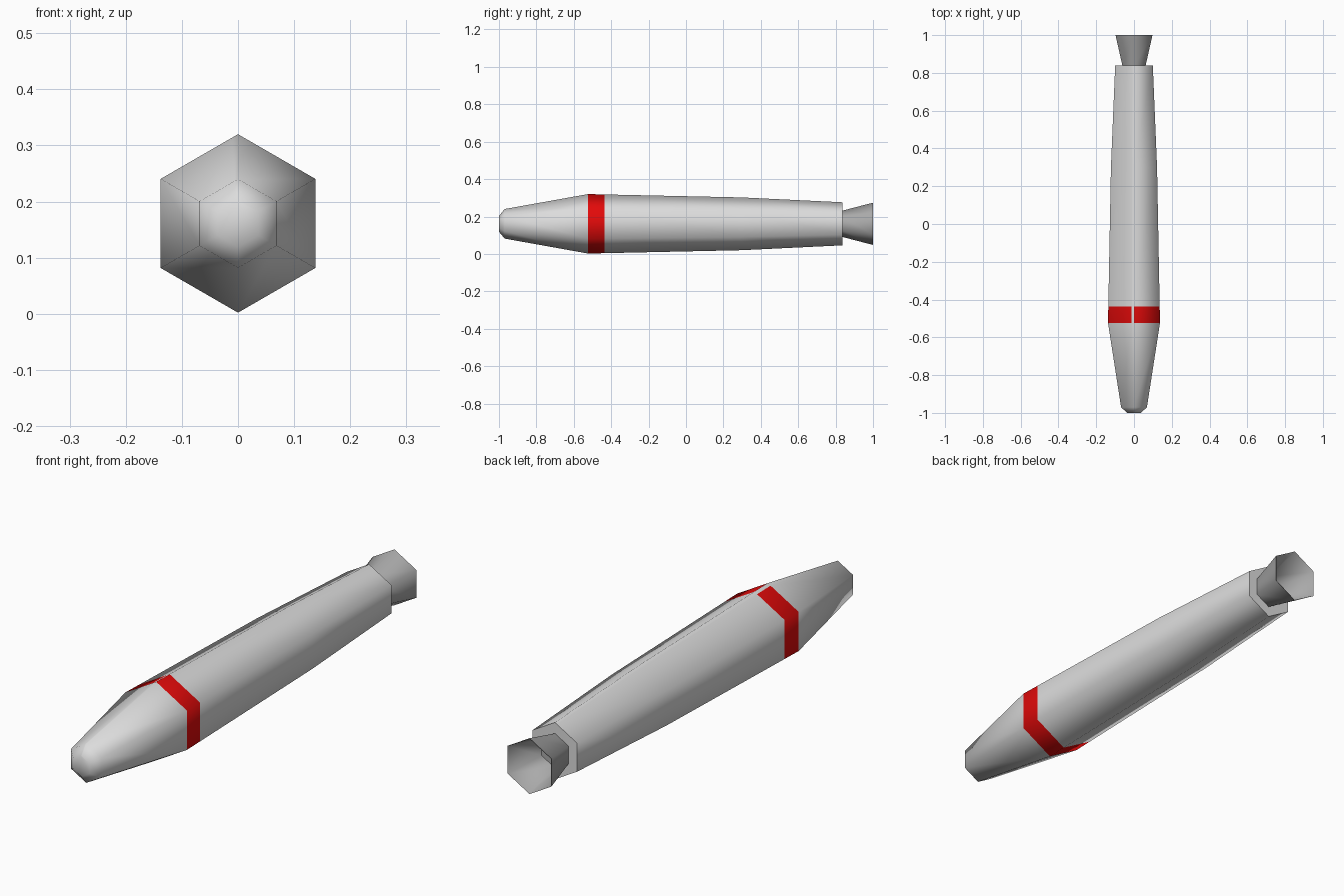
import bpy, bmesh, math

if "Cube" in bpy.data.objects:
    bpy.data.objects.remove(bpy.data.objects["Cube"])

CZ = 0.161  # height of the long axis


def material(name, rgb):
    m = bpy.data.materials.new(name)
    m.diffuse_color = (*rgb, 1)
    m.use_nodes = True
    m.node_tree.nodes["Principled BSDF"].inputs["Base Color"].default_value = m.diffuse_color
    return m


white = material("white_paint", (0.72, 0.72, 0.72))
red = material("red_stripe", (0.76, 0.003, 0.003))
steel = material("nozzle_grey", (0.40, 0.40, 0.40))


def hex_lathe(name, profile, mats, cap_start, cap_end, seam=0.0):
    """Loft hexagons (point up) along y; seam adds a point just left of the top."""
    bm = bmesh.new()
    rings = []
    for y, r in profile:
        pts = [(r * math.sin(math.radians(60 * i)), r * math.cos(math.radians(60 * i)))
               for i in range(6)]
        if seam:
            (ax, az), (bx, bz) = pts[0], pts[5]
            pts.append((ax + (bx - ax) * seam, az + (bz - az) * seam))
        rings.append([bm.verts.new((x, y, CZ + z)) for x, z in pts])
    n = len(rings[0])
    for a, b in zip(rings, rings[1:]):
        for i in range(n):
            j = (i + 1) % n
            bm.faces.new((a[i], a[j], b[j], b[i]))
    if cap_start:
        bm.faces.new(rings[0])
    if cap_end:
        bm.faces.new(rings[-1])
    bmesh.ops.recalc_face_normals(bm, faces=bm.faces)
    me = bpy.data.meshes.new(name)
    bm.to_mesh(me)
    bm.free()
    for m in mats:
        me.materials.append(m)
    ob = bpy.data.objects.new(name, me)
    bpy.context.collection.objects.link(ob)
    bpy.ops.object.select_all(action='DESELECT')
    ob.select_set(True)
    bpy.context.view_layer.objects.active = ob
    bpy.ops.object.shade_smooth_by_angle(angle=math.radians(65))
    return ob


# Body: blunt nose, stripe band, tapering tail
body = hex_lathe("body", [(-1.0, 0.042), (-0.97, 0.079), (-0.523, 0.159), (-0.437, 0.157),
                          (0.30, 0.141), (0.838, 0.115)], [white, red], True, True, seam=0.09)

# Red stripe with a narrow gap beside the top ridge
for p in body.data.polygons:
    c = p.center
    if -0.52 < c.y < -0.44 and not (c.z > CZ + 0.14 and -0.02 < c.x < 0):
        p.material_index = 1

# Open exhaust nozzle: outer wall, then inner wall back to a closed throat
hex_lathe("nozzle", [(0.835, 0.070), (1.0, 0.113), (0.999, 0.110), (0.84, 0.067)],
          [steel], False, True)
